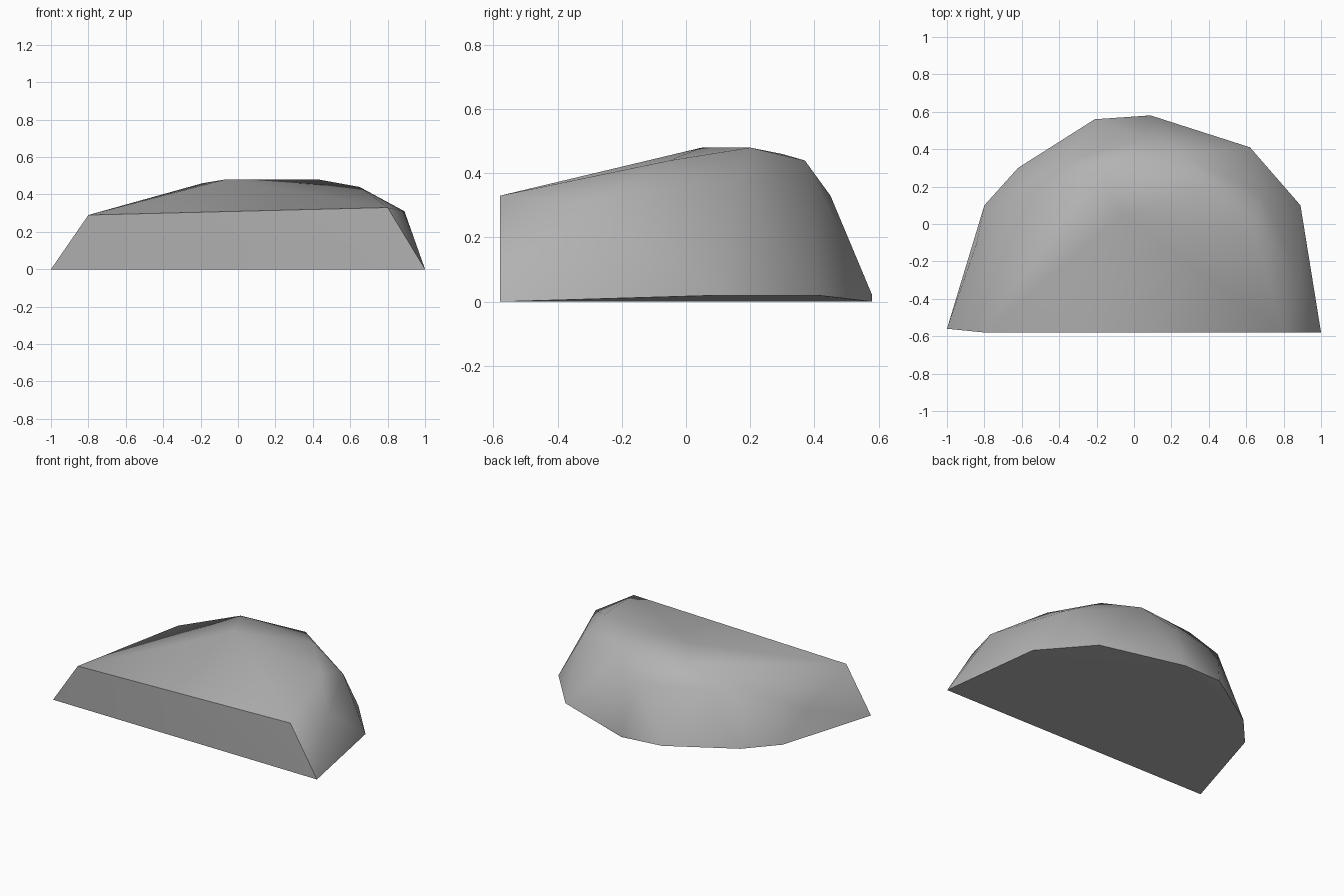
import bpy, bmesh, math

if "Cube" in bpy.data.objects:
    bpy.data.objects.remove(bpy.data.objects["Cube"], do_unlink=True)

# Stone colour
stone = bpy.data.materials.new("stone_grey")
stone.use_nodes = True
colour = (0.45, 0.45, 0.45, 1)
stone.diffuse_color = colour
stone.node_tree.nodes["Principled BSDF"].inputs["Base Color"].default_value = colour

# Ground outline, slightly lifted on the left and back
base_outline = [(-1, -.56, 0), (1, -.58, 0), (.89, .1, .02), (.62, .41, .02),
                (.09, .58, .02), (.08, .58, 0), (-.21, .56, .01),
                (-.62, .3, 0), (-.8, .1, 0)]
# Bulges on the sides and back
shoulders = [(.89, -.3, .31), (.68, .16, .35), (.05, .45, .33), (-.84, -.1, .17)]
# Rim of the sloping top
top_rim = [(-.8, -.58, .29), (.8, -.58, .33), (.65, -.05, .44), (.43, .2, .48),
           (.25, .37, .44), (-.07, .05, .48), (-.19, .3, .46), (-.38, .34, .36),
           (-.57, .17, .34), (-.7, .05, .27)]

# Skin the faceted boulder around its corner points
bm = bmesh.new()
for point in base_outline + shoulders + top_rim:
    bm.verts.new(point)
result = bmesh.ops.convex_hull(bm, input=bm.verts)
loose = {v for v in result["geom_interior"] + result["geom_unused"]
         if isinstance(v, bmesh.types.BMVert)}
bmesh.ops.delete(bm, geom=list(loose), context="VERTS")
bmesh.ops.recalc_face_normals(bm, faces=bm.faces)

mesh = bpy.data.meshes.new("boulder")
bm.to_mesh(mesh)
bm.free()
mesh.materials.append(stone)
boulder = bpy.data.objects.new("boulder", mesh)
bpy.context.collection.objects.link(boulder)

# Soft facets with crisp main edges
bpy.context.view_layer.objects.active = boulder
boulder.select_set(True)
bpy.ops.object.shade_smooth_by_angle(angle=math.radians(40))
